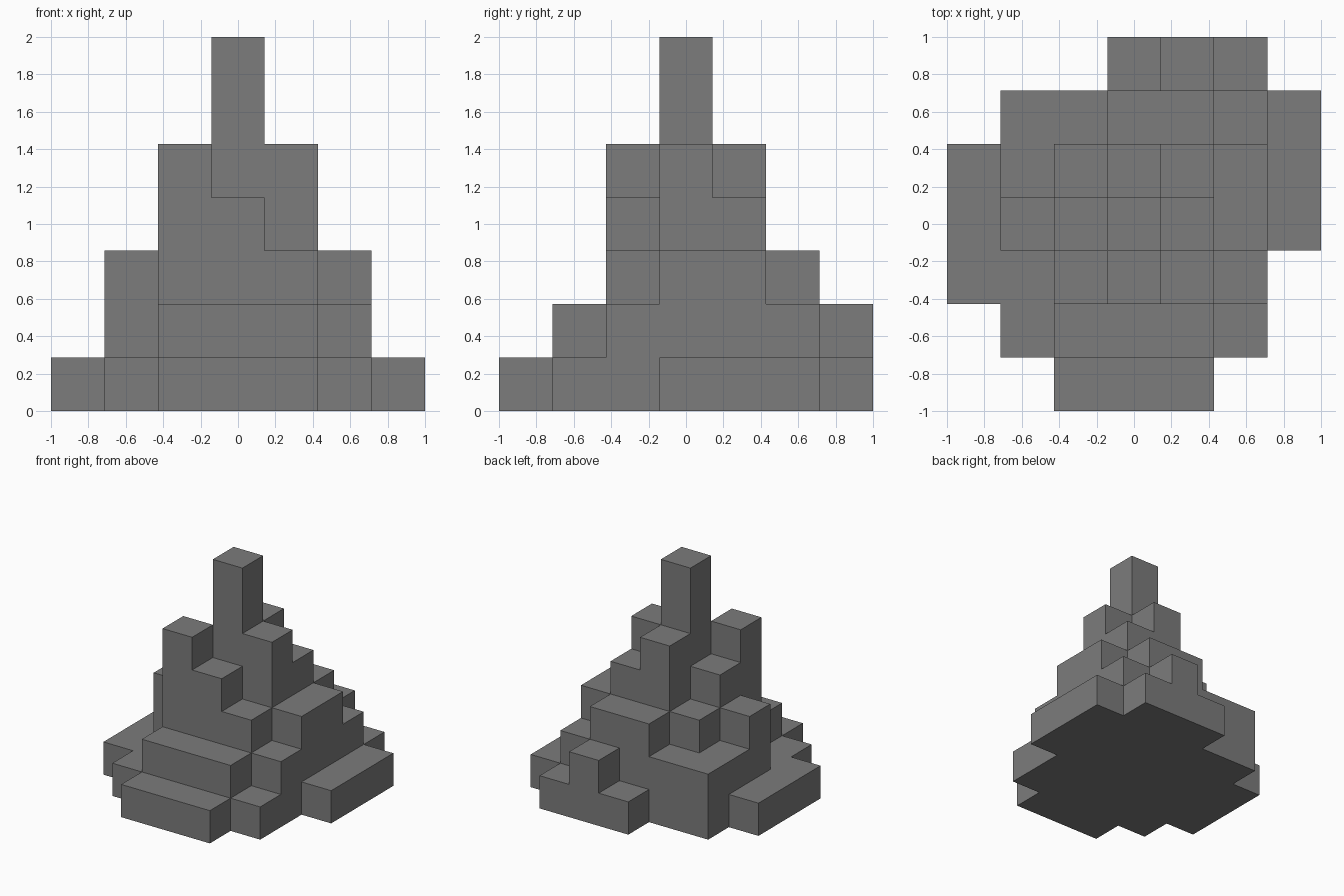
import bpy
import bmesh
from mathutils import Vector

default_cube = bpy.data.objects.get("Cube")
if default_cube:
    bpy.data.objects.remove(default_cube, do_unlink=True)

# Block heights, back row first, each row running from -x to +x
HEIGHT_ROWS = ["0001210",
               "0223321",
               "1235431",
               "1347531",
               "1154320",
               "0122210",
               "0011100"]
COUNT = len(HEIGHT_ROWS)
UNIT = 2 / COUNT
heights = [[int(c) for c in row] for row in reversed(HEIGHT_ROWS)]


def filled(cell):
    """True where a block of the stepped tower stands."""
    i, j, k = cell
    return 0 <= i < COUNT and 0 <= j < COUNT and 0 <= k < heights[j][i]


def add_side(bm, cell, axis, sign):
    """Add one outward-facing square of a block."""
    normal = Vector([sign if a == axis else 0 for a in range(3)])
    u = Vector([1 if a == (axis + 1) % 3 else 0 for a in range(3)])
    v = normal.cross(u)
    centre = Vector(cell) + Vector((0.5, 0.5, 0.5)) + normal / 2
    corners = [centre + (u * a + v * b) / 2
               for a, b in ((-1, -1), (1, -1), (1, 1), (-1, 1))]
    half = COUNT / 2
    bm.faces.new([bm.verts.new((p - Vector((half, half, 0))) * UNIT) for p in corners])


# Outer shell of the stacked blocks
bm = bmesh.new()
for j in range(COUNT):
    for i in range(COUNT):
        for k in range(heights[j][i]):
            for axis in range(3):
                for sign in (-1, 1):
                    neighbour = [i, j, k]
                    neighbour[axis] += sign
                    if not filled(neighbour):
                        add_side(bm, (i, j, k), axis, sign)

# Weld the squares and merge flat areas into clean faces
bmesh.ops.remove_doubles(bm, verts=bm.verts[:], dist=0.001)
bmesh.ops.dissolve_limit(bm, angle_limit=0.01, verts=bm.verts[:], edges=bm.edges[:])

mesh = bpy.data.meshes.new("stepped_tower")
bm.to_mesh(mesh)
bm.free()
tower = bpy.data.objects.new("stepped_tower", mesh)
bpy.context.collection.objects.link(tower)

# Plain grey stone
stone = bpy.data.materials.new("stone_grey")
stone.use_nodes = True
grey = (0.2, 0.2, 0.2, 1)
stone.diffuse_color = grey
stone.node_tree.nodes["Principled BSDF"].inputs["Base Color"].default_value = grey
mesh.materials.append(stone)
